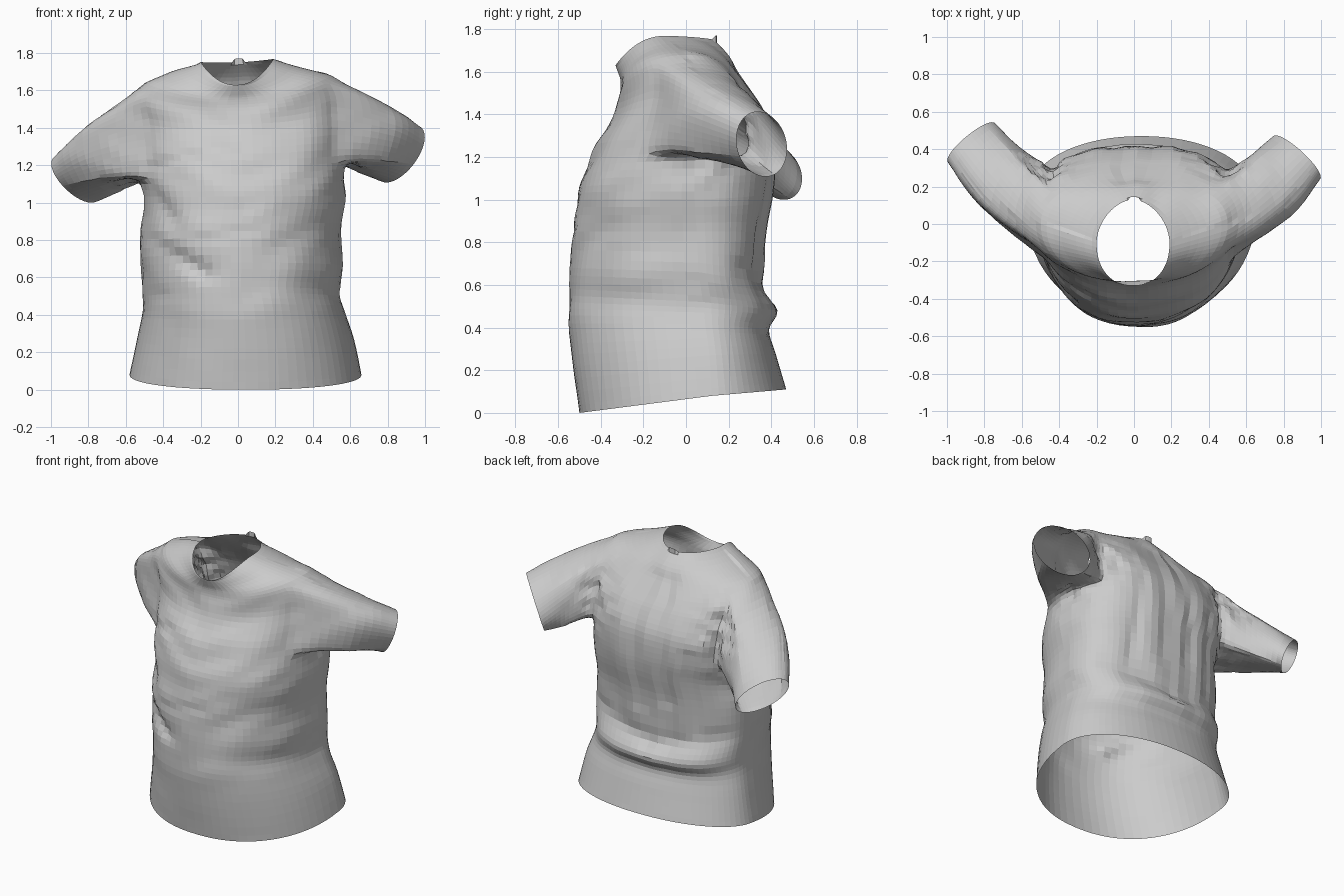
import bpy, bmesh, math
from mathutils import Vector, noise

cube = bpy.data.objects.get("Cube")
if cube:
    bpy.data.objects.remove(cube, do_unlink=True)

COLS, SUB = 72, 4

# Body sections, hem to collar:
# front y, front z, back y, back z, right x, left x, side y, side z, back squareness
SECTIONS = [
    (-.50, .00, .47, .11, -.58, .66, .12, .08, 2.1),
    (-.53, .22, .42, .28, -.54, .62, .11, .27, 2.1),
    (-.55, .42, .39, .39, -.51, .57, .09, .42, 2.2),
    (-.55, .55, .43, .48, -.51, .54, .08, .52, 2.2),
    (-.54, .68, .37, .61, -.52, .56, .06, .66, 2.3),
    (-.53, .85, .38, .85, -.52, .55, .05, .85, 2.3),
    (-.51, 1.0, .41, 1.03, -.50, .57, .04, 1.0, 2.3),
    (-.48, 1.12, .42, 1.15, -.52, .57, .04, 1.14, 2.4),
    (-.42, 1.26, .41, 1.3, -.53, .57, .04, 1.28, 2.5),
    (-.34, 1.39, .36, 1.42, -.54, .57, .04, 1.44, 2.5),
    (-.31, 1.49, .31, 1.5, -.56, .56, .03, 1.58, 2.4),
    (-.31, 1.55, .25, 1.59, -.5, .5, .0, 1.66, 2.2),
    (-.32, 1.59, .20, 1.67, -.35, .35, -.05, 1.71, 2),
    (-.33, 1.63, .13, 1.75, -.20, .19, -.1, 1.76, 1.8),
]


def spline(rows, k, f):
    """Smooth blend between section k and k + 1."""
    a, b = rows[max(k - 1, 0)], rows[k]
    c, d = rows[k + 1], rows[min(k + 2, len(rows) - 1)]
    return [q + .5 * f * (r - p + f * (2 * p - 5 * q + 4 * r - s + f * (3 * (q - r) + s - p)))
            for p, q, r, s in zip(a, b, c, d)]


def section_point(sec, t):
    yf, zf, yb, zb, xl, xr, yc, zs, square = sec
    c, s = math.cos(t), math.sin(t)
    n = 2.2 if c > 0 else square
    ex, ey = abs(s) ** (2 / n), abs(c) ** (2 / n)
    x = (xl + xr) / 2 + (xr - xl) / 2 * math.copysign(ex, s)
    y = yc + ((yf if c > 0 else yb) - yc) * ey
    z = zs + ((zf if c > 0 else zb) - zs) * (c * c if zs > .9 else ey)
    return Vector((x, y, z + .05 * x * min(max(z - .9, 0), 1)))


# Body tube with two armholes left open; the left one starts higher
bm = bmesh.new()
sections = [spline(SECTIONS, k, i / SUB) for k in range(len(SECTIONS) - 1) for i in range(SUB)]
sections.append(SECTIONS[-1])
grid = [[bm.verts.new(section_point(sec, math.tau * j / COLS)) for j in range(COLS)]
        for sec in sections]
HIGH, HALF = 11 * SUB - 1, 6
# Middle column and lowest ring of each armhole
ARMHOLES = {1: (COLS // 4 + 1, 7 * SUB + 2), -1: (3 * COLS // 4 - 1, 7 * SUB)}


def in_armhole(i, j):
    return any(low <= i < HIGH and mid - HALF <= j < mid + HALF
               for mid, low in ARMHOLES.values())


for i in range(len(grid) - 1):
    for j in range(COLS):
        if not in_armhole(i, j):
            k = (j + 1) % COLS
            bm.faces.new((grid[i][j], grid[i][k], grid[i + 1][k], grid[i + 1][j]))

# Sleeves grow from the armhole edge to a tilted oval cuff: centre, forward axis, upward axis
CUFFS = {
    1: (Vector((.87, .355, 1.26)), Vector((.125, -.115, .06)), Vector((.03, .03, .14))),
    -1: (Vector((-.87, .435, 1.125)), Vector((-.125, -.105, .06)), Vector((-.03, .03, .11))),
}
STEPS = 12
sleeve_verts, joints = set(), set()
for side, (mid, low) in ARMHOLES.items():
    border = [(low, c) for c in range(-HALF, HALF)]
    border += [(r, HALF) for r in range(low, HIGH)]
    border += [(HIGH, c) for c in range(HALF, -HALF, -1)]
    border += [(r, -HALF) for r in range(HIGH, low, -1)]
    centre, fwd, up = CUFFS[side]
    rings = [[grid[r][mid + c] for r, c in border]]
    targets, bulges = [], []
    for r, c in border:
        a = math.atan2((r - (low + HIGH) / 2) / (HIGH - low) * 2, -side * c / HALF)
        targets.append(centre + fwd * math.cos(a) + up * math.sin(a))
        bulges.append(fwd * max(math.cos(a), 0) * .35)
    for s in range(1, STEPS + 1):
        f = s / STEPS
        ring = [bm.verts.new(v.co.lerp(t, f) + b * math.sin(math.pi * f))
                for v, t, b in zip(rings[0], targets, bulges)]
        rings.append(ring)
        sleeve_verts.update(ring)
    for a, b in zip(rings, rings[1:]):
        for j in range(len(a)):
            k = (j + 1) % len(a)
            bm.faces.new((a[j], a[k], b[k], b[j]))
    joints.update(v for ring in rings[:7] for v in ring)

bmesh.ops.delete(bm, geom=[v for v in bm.verts if not v.link_faces], context='VERTS')
for _ in range(6):
    bmesh.ops.smooth_vert(bm, verts=list(joints), factor=.5,
                          use_axis_x=True, use_axis_y=True, use_axis_z=True)
bmesh.ops.recalc_face_normals(bm, faces=bm.faces[:])
bm.normal_update()

# Pressed folds: facing (-1 front, 1 back), start x z, end x z, depth, width
FOLDS = [
    (-1, -.52, .84, -.18, .62, .025, .04), (-1, -.5, .5, -.4, .5, .02, .04),
    (-1, -.5, 1.18, -.25, 1.25, .015, .03), (-1, -.48, 1.1, -.36, .92, .025, .04),
    (-1, -.2, .8, .1, .86, .01, .04),
    (1, -.12, .85, -.06, 1.6, .015, .04), (1, .1, .8, .05, 1.6, .015, .04),
    (1, -.3, .7, -.28, 1.2, .015, .04), (1, .3, .75, .26, 1.3, .015, .04),
    (1, -.45, .66, 0, .56, .015, .05), (1, 0, .56, .45, .68, .015, .05),
]


def segment_distance(x, z, ax, az, bx, bz):
    p, a, d = Vector((x, z)), Vector((ax, az)), Vector((bx - ax, bz - az))
    f = min(max((p - a).dot(d) / d.length_squared, 0), 1)
    return (p - a - d * f).length


def wrinkle(v):
    x, y, z = v.co
    facing = 1 if v.normal.y > 0 else -1
    calm = min(max((z - .3) / .3, .1), 1)
    if facing < 0:
        h = .014 * noise.noise(Vector((x * 4, y * 3, z * 8 - abs(x) * 3)))
    else:
        h = .014 * noise.noise(Vector((x * 8, y, z * 2)))
    if v in sleeve_verts:
        h *= .5
    else:
        for side, ax, az, bx, bz, depth, width in FOLDS:
            if side == facing:
                near = math.exp(-(segment_distance(x, z, ax, az, bx, bz) / width) ** 2)
                h -= depth * near * abs(v.normal.y)
    # Bunched cloth around the armpits and behind the shoulders
    for pit in (Vector((.52, .1, 1.22)), Vector((-.52, .1, 1.16)),
                Vector((.46, .28, 1.4)), Vector((-.46, .28, 1.36))):
        near = math.exp(-((v.co - pit).length / .15) ** 2)
        h += .035 * near * noise.noise(v.co * 13)
    return h * calm


edge = {v for v in bm.verts if v.is_boundary}
moves = {v: v.normal * wrinkle(v) for v in bm.verts if v not in edge}
for v, move in moves.items():
    v.co += move

# Small peak at the back of the collar
for v in edge:
    if v.co.z > 1.7 and v.co.y > 0 and abs(v.co.x) < .03:
        v.co += Vector((0, .015, .02))

mesh = bpy.data.meshes.new("shirt")
bm.to_mesh(mesh)
bm.free()
shirt = bpy.data.objects.new("shirt", mesh)
bpy.context.collection.objects.link(shirt)

# Plain cloth
cloth = bpy.data.materials.new("light grey cloth")
cloth.use_nodes = True
colour = (.6, .6, .6, 1)
cloth.diffuse_color = colour
cloth.node_tree.nodes["Principled BSDF"].inputs["Base Color"].default_value = colour
mesh.materials.append(cloth)
